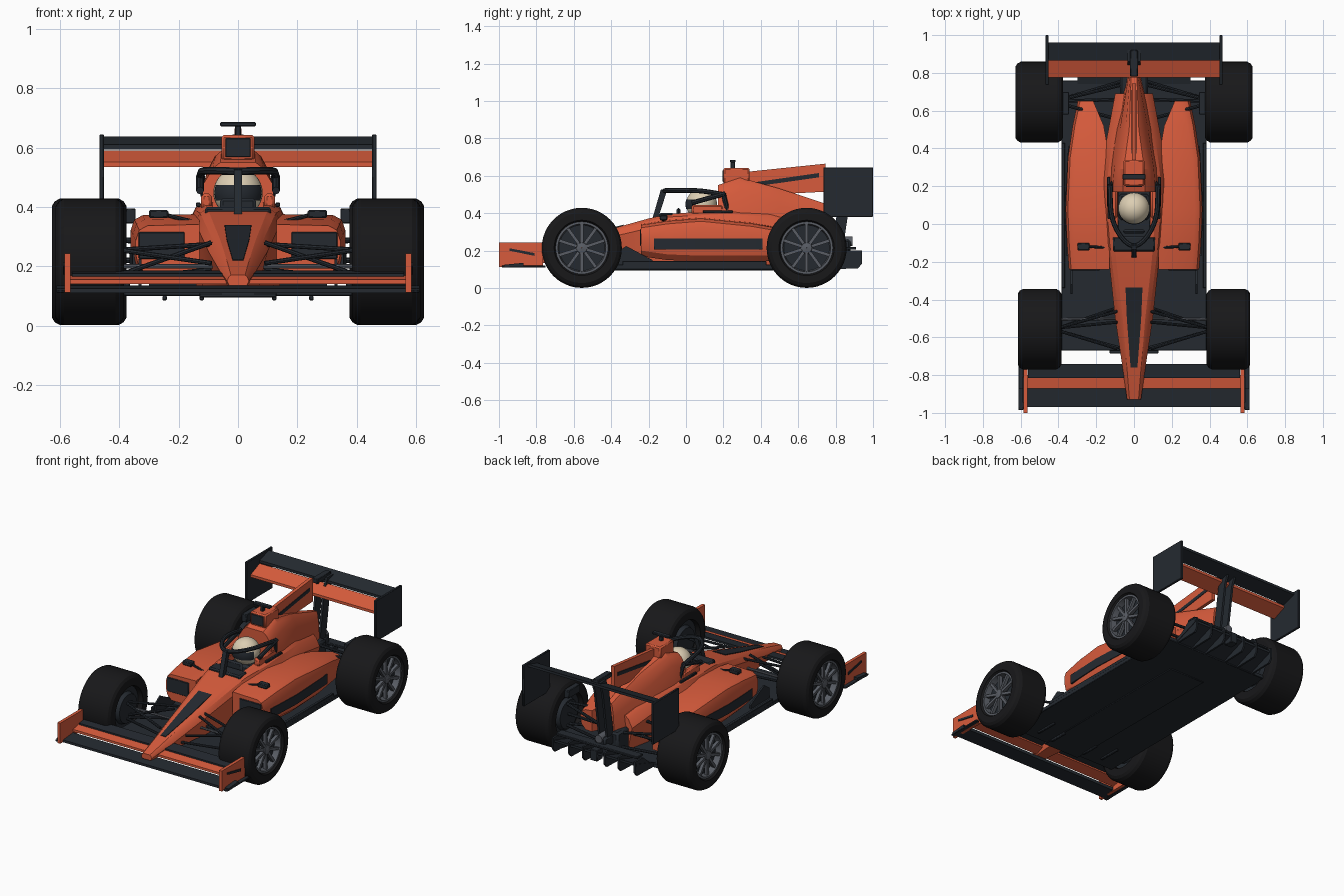
import bpy, bmesh, math
from mathutils import Vector, Matrix

if "Cube" in bpy.data.objects:
    bpy.data.objects.remove(bpy.data.objects["Cube"])


def material(name, rgb):
    m = bpy.data.materials.new(name)
    m.diffuse_color = (*rgb, 1)
    m.use_nodes = True
    m.node_tree.nodes["Principled BSDF"].inputs["Base Color"].default_value = m.diffuse_color
    return m


ORANGE = material("orange_paint", (0.68, 0.105, 0.045))
DARK = material("carbon", (0.018, 0.023, 0.03))
TYRE = material("rubber", (0.009, 0.009, 0.01))
GREY = material("rim_grey", (0.10, 0.11, 0.13))
CREAM = material("cream", (0.72, 0.62, 0.45))


def finish(name, bm, mat, mirror=False, bevel=0):
    bmesh.ops.recalc_face_normals(bm, faces=bm.faces)
    me = bpy.data.meshes.new(name)
    bm.to_mesh(me)
    bm.free()
    me.materials.append(mat)
    ob = bpy.data.objects.new(name, me)
    bpy.context.collection.objects.link(ob)
    if bevel:
        b = ob.modifiers.new("bevel", 'BEVEL')
        b.width, b.segments = bevel, 1
    if mirror:
        ob.modifiers.new("mirror", 'MIRROR').use_clip = False
    return ob


def boxes(name, spans, mat, mirror=False, bevel=0.003):
    """Boxes given as (x0, x1, y0, y1, z0, z1)."""
    bm = bmesh.new()
    for x0, x1, y0, y1, z0, z1 in spans:
        mid = Vector((x0 + x1, y0 + y1, z0 + z1)) / 2
        bmesh.ops.create_cube(bm, size=1, matrix=Matrix.Translation(mid) @
                              Matrix.Diagonal((x1 - x0, y1 - y0, z1 - z0, 1)))
    return finish(name, bm, mat, mirror, bevel)


def loft(name, rings, mat, mirror=False, closed=False):
    """Skin closed rings of 3D points; cap the ends unless closed."""
    bm = bmesh.new()
    vs = [[bm.verts.new(p) for p in r] for r in rings]
    n = len(vs[0])
    for a, b in zip(vs, vs[1:] + vs[:1] if closed else vs[1:]):
        for i in range(n):
            j = (i + 1) % n
            bm.faces.new((a[i], a[j], b[j], b[i]))
    if not closed:
        bm.faces.new(vs[0])
        bm.faces.new(vs[-1])
    return finish(name, bm, mat, mirror)


def plate(name, yz, x0, x1, mat, mirror=False):
    """Side profile extruded along x."""
    return loft(name, [[(x, y, z) for y, z in yz] for x in (x0, x1)], mat, mirror)


def hull(name, sections, mat):
    """Symmetric hull: (y, low width, low z, mid width, mid z, top width, top z)."""
    rings = []
    for y, wb, zb, wm, zm, wt, zt in sections:
        half = [(wb, zb), (wm, zm), ((wm + 2 * wt) / 3, zm + 0.72 * (zt - zm)), (wt * 0.85, zt)]
        rings.append([(x, y, z) for x, z in half] + [(-x, y, z) for x, z in reversed(half)])
    return loft(name, rings, mat)


def lathe(name, prof, y, z, mat, n=48):
    """Closed (x, radius) profile turned about the axle."""
    rings = []
    for i in range(n):
        a = 2 * math.pi * i / n
        rings.append([(x, y + r * math.cos(a), z + r * math.sin(a)) for x, r in prof])
    return loft(name, rings, mat, True, True)


def rods(name, pairs, r, mat, mirror=False, sides=8):
    bm = bmesh.new()
    for a, b in pairs:
        a, b = Vector(a), Vector(b)
        rot = (b - a).to_track_quat('Z', 'Y').to_matrix().to_4x4()
        bmesh.ops.create_cone(bm, cap_ends=True, segments=sides, radius1=r, radius2=r,
                              depth=(b - a).length, matrix=Matrix.Translation((a + b) / 2) @ rot)
    return finish(name, bm, mat, mirror)


# Wheels
for label, y, x0, x1 in (("front", -0.557, 0.385, 0.615), ("rear", 0.645, 0.376, 0.628)):
    z, R = 0.215, 0.214
    lathe(label + "_tyres", [(x0, .14), (x0, .188), (x0 + .01, .204), (x0 + .028, R),
                             (x1 - .028, R), (x1 - .01, .204), (x1, .188), (x1, .148),
                             (x1 - .015, .138), (x0 + .02, .135)], y, z, TYRE)
    lathe(label + "_rims", [(x1 - .012, .142), (x1 - .012, .128), (x1 - .05, .122),
                            (x1 - .05, .142)], y, z, GREY)
    lathe(label + "_brake_drums", [(x1 - .05, .001), (x1 - .05, .137), (x0 + .03, .137),
                                   (x0 + .03, .1), (x0 + .005, .09), (x0 + .005, .001)], y, z, DARK)
    lathe(label + "_hubs", [(x1 - .05, .001), (x1 - .05, .034), (x1 - .015, .028),
                            (x1 - .01, .001)], y, z, GREY, 20)
    bm = bmesh.new()
    for i in range(10):
        bmesh.ops.create_cube(bm, size=1, matrix=Matrix.Translation((x1 - .03, y, z)) @
                              Matrix.Rotation(math.tau * i / 10, 4, 'X') @
                              Matrix.Translation((0, 0, .076)) @ Matrix.Diagonal((.02, .017, .11, 1)))
    finish(label + "_spokes", bm, GREY, True)

# Floor, diffuser and skid blocks
boxes("floor", [(-.385, .385, -.67, .76, .1, .125), (-.13, .13, -.685, .5, .095, .11)], DARK)
boxes("floor_edges", [(.365, .385, -.34, .43, .12, .145)], DARK, True)
boxes("skids", [(.115, .13, -.62, -.5, .085, .1), (.24, .255, -.6, -.45, .085, .1)], DARK, True)
plate("diffuser", [(.74, .1), (.93, .17), (.93, .185), (.74, .125)], -.3, .3, DARK)
for i, x in enumerate((.07, .17, .285)):
    plate(f"diffuser_fins_{i}", [(.74, .1), (.92, .105), (.94, .13), (.94, .2), (.86, .2)],
          x, x + .012, DARK, True)
boxes("beam_wing", [(-.29, .29, .85, .91, .205, .22)], DARK)

# Nose and central body with the cockpit cut out
body = hull("body", [(-.93, .03, .135, .037, .15, .028, .17), (-.75, .045, .135, .062, .185, .045, .222),
                     (-.5, .07, .13, .1, .25, .07, .288), (-.2, .1, .125, .132, .32, .11, .372),
                     (-.1, .12, .125, .147, .34, .12, .395), (.1, .14, .125, .165, .34, .135, .41),
                     (.22, .14, .125, .17, .34, .13, .42), (.45, .12, .125, .145, .33, .1, .40),
                     (.69, .07, .125, .1, .27, .06, .34)], ORANGE)
cutter = boxes("cockpit_cutter", [(-.085, .085, -.1, .18, .27, .6)], DARK)
cutter.hide_render = True
mod = body.modifiers.new("cockpit", 'BOOLEAN')
mod.operation, mod.object, mod.solver = 'DIFFERENCE', cutter, 'EXACT'
bpy.context.view_layer.objects.active = body
bpy.ops.object.modifier_apply(modifier="cockpit")
bpy.data.objects.remove(cutter)
boxes("cockpit_liner", [(-.086, .086, -.101, .181, .25, .345)], DARK)
boxes("dash", [(-.112, .112, -.145, -.065, .36, .4)], DARK, bevel=.008)
loft("nose_panel", [[(-w, y, z - .02), (w, y, z - .02), (w, y, z), (-w, y, z)]
                    for y, w, z in ((-.76, .018, .223), (-.5, .038, .292), (-.335, .045, .339))], DARK)
boxes("headrest", [(.088, .125, .03, .2, .39, .445)], ORANGE, True, .01)
boxes("headrest_trim", [(.126, .142, .09, .25, .4, .415)], DARK, True)

# Engine cover, air intake, fin and camera
hull("engine_cover", [(.17, .13, .36, .115, .48, .07, .55), (.29, .125, .36, .105, .52, .065, .59),
                      (.5, .1, .33, .075, .45, .03, .532), (.78, .035, .24, .03, .36, .018, .44)], ORANGE)
boxes("air_intake", [(-.055, .055, .2, .34, .555, .643)], ORANGE, bevel=.008)
boxes("intake_opening", [(-.043, .043, .196, .21, .568, .632)], DARK)
plate("fin", [(.29, .58), (.33, .622), (.745, .665), (.745, .515), (.45, .5)], -.011, .011, ORANGE)
plate("fin_stripe", [(.36, .565), (.71, .615), (.71, .592), (.38, .545)], -.014, .014, DARK)
boxes("camera", [(-.06, .06, .235, .265, .672, .686), (-.01, .01, .238, .262, .64, .675)], DARK)

# Sidepods with inlets and side stripes
PODS = ((-.24, .13, .345, .17, .337), (-.1, .13, .355, .15, .358), (.08, .13, .362, .143, .372),
        (.35, .13, .35, .143, .345), (.52, .16, .325, .145, .315), (.65, .215, .298, .15, .28))
loft("sidepods", [[(xi, y, zb), (xo - .04, y, zb), (xo - .01, y, zb + .03), (xo, y, zb + .07),
                   (xo, y, zt - .05), (xo - .012, y, zt - .015), (xo - .04, y, zt), (xi, y, zt + .004)]
                  for y, xi, xo, zb, zt in PODS], ORANGE, True)
loft("sidepod_stripes", [[(x - .03, y, .205), (x, y, .205), (x, y, .265), (x - .03, y, .265)]
                         for y, x in ((-.17, .356), (.08, .366), (.41, .349))], DARK, True)
boxes("sidepod_inlets", [(.18, .335, -.246, -.22, .225, .315)], DARK, True)
plate("bargeboards", [(-.37, .12), (-.37, .19), (-.32, .225), (-.18, .15), (-.18, .12)],
      .325, .335, DARK, True)

# Mirrors
boxes("mirrors", [(.235, .3, -.14, -.1, .362, .39)], DARK, True, .005)
rods("mirror_stalks", [((.13, -.125, .345), (.24, -.12, .372))], .007, DARK, True)

# Driver helmet and visor
for name, r, mat in (("helmet", .083, CREAM), ("visor", .0855, DARK)):
    bm = bmesh.new()
    bmesh.ops.create_uvsphere(bm, u_segments=32, v_segments=20, radius=r)
    if mat is DARK:
        drop = [f for f in bm.faces if not (f.calc_center_median().y < -.03
                                            and -.025 < f.calc_center_median().z < .025)]
        bmesh.ops.delete(bm, geom=drop, context='FACES')
    bmesh.ops.translate(bm, verts=bm.verts, vec=(0, .083, .448))
    finish(name, bm, mat)
boxes("driver_shoulders", [(-.082, .082, .02, .16, .33, .385)], DARK, bevel=.015)
boxes("steering_wheel", [(-.06, .06, -.05, -.03, .365, .43)], DARK, bevel=.01)

# Halo
half = [(.125, .2, .5), (.128, .1, .52), (.11, 0, .522), (.06, -.085, .522)]
path = half + [(0, -.125, .52)] + [(-x, y, z) for x, y, z in reversed(half)]
cu = bpy.data.curves.new("halo", 'CURVE')
cu.dimensions, cu.bevel_depth, cu.bevel_resolution, cu.use_fill_caps = '3D', .013, 2, True
sp = cu.splines.new('NURBS')
sp.points.add(len(path) - 1)
for p, co in zip(sp.points, path):
    p.co = (*co, 1)
sp.order_u, sp.use_endpoint_u, sp.resolution_u = 3, True, 4
cu.materials.append(DARK)
halo = bpy.data.objects.new("halo", cu)
bpy.context.collection.objects.link(halo)
halo.select_set(True)
bpy.context.view_layer.objects.active = halo
bpy.ops.object.convert(target='MESH')
plate("halo_pillar", [(-.18, .37), (-.15, .37), (-.105, .51), (-.105, .532), (-.135, .525)],
      -.014, .014, DARK)
rods("halo_arms", [((.128, .03, .455), (.128, .21, .505)), ((.125, .2, .505), (.11, .22, .42))],
     .013, DARK, True)

# Front wing
plate("front_wing_main", [(-.97, .11), (-.87, .115), (-.87, .135), (-.97, .125)], -.612, .612, DARK)
plate("front_wing_flap", [(-.87, .14), (-.8, .155), (-.8, .168), (-.87, .155)], -.57, .57, ORANGE)
plate("front_wing_upper_flap", [(-.815, .163), (-.74, .172), (-.74, .185), (-.815, .175)],
      -.56, .56, DARK)
plate("front_endplates", [(-1, .112), (-1, .243), (-.765, .243), (-.765, .112)], .565, .585, ORANGE, True)
plate("front_endplate_stripes", [(-.945, .2), (-.945, .213), (-.81, .187), (-.81, .172)],
      .58, .59, DARK, True)
boxes("front_footplates", [(.585, .612, -.985, -.75, .11, .12)], DARK, True)

# Rear wing
plate("rear_wing_main", [(.775, .535), (.865, .572), (.865, .59), (.775, .552)], -.455, .455, ORANGE)
plate("rear_wing_flap", [(.865, .593), (.96, .622), (.96, .638), (.865, .61)], -.455, .455, DARK)
boxes("rear_endplates", [(.452, .468, .735, 1.0, .38, .645)], DARK, True)
plate("rear_wing_pylons", [(.78, .22), (.84, .22), (.89, .55), (.92, .63), (.86, .63), (.83, .55)],
      .02, .034, DARK, True)
boxes("fin_bracket", [(-.02, .02, .78, .92, .615, .645)], DARK)

# Gearbox and tail
boxes("gearbox", [(-.075, .075, .64, .8, .12, .27), (-.04, .04, .78, .88, .19, .26)], DARK, bevel=.012)
rods("exhaust", [((0, .76, .25), (0, .89, .25))], .025, GREY, sides=20)
boxes("rain_light", [(-.025, .025, .88, .94, .13, .2)], DARK)

# Suspension
rods("front_wishbones", [((.08, -.46, .275), (.4, -.55, .255)), ((.09, -.66, .21), (.4, -.565, .255)),
                         ((.08, -.44, .19), (.4, -.55, .155)), ((.06, -.66, .16), (.4, -.565, .155)),
                         ((.09, -.52, .28), (.4, -.55, .17))], .008, DARK, True)
rods("steering_rods", [((.08, -.5, .2), (.4, -.505, .2))], .008, GREY, True)
rods("rear_wishbones", [((.07, .55, .27), (.4, .64, .29)), ((.05, .74, .25), (.4, .655, .29)),
                        ((.07, .55, .17), (.4, .64, .15)), ((.05, .76, .17), (.4, .655, .15)),
                        ((.06, .66, .22), (.4, .65, .22))], .009, DARK, True)
boxes("rear_brake_ducts", [(.345, .385, .58, .7, .345, .395)], DARK, True)

# Smooth curved parts while keeping sharp edges
for ob in bpy.context.collection.objects:
    ob.select_set(ob.type == 'MESH')
bpy.context.view_layer.objects.active = body
bpy.ops.object.shade_smooth_by_angle(angle=math.radians(28))
